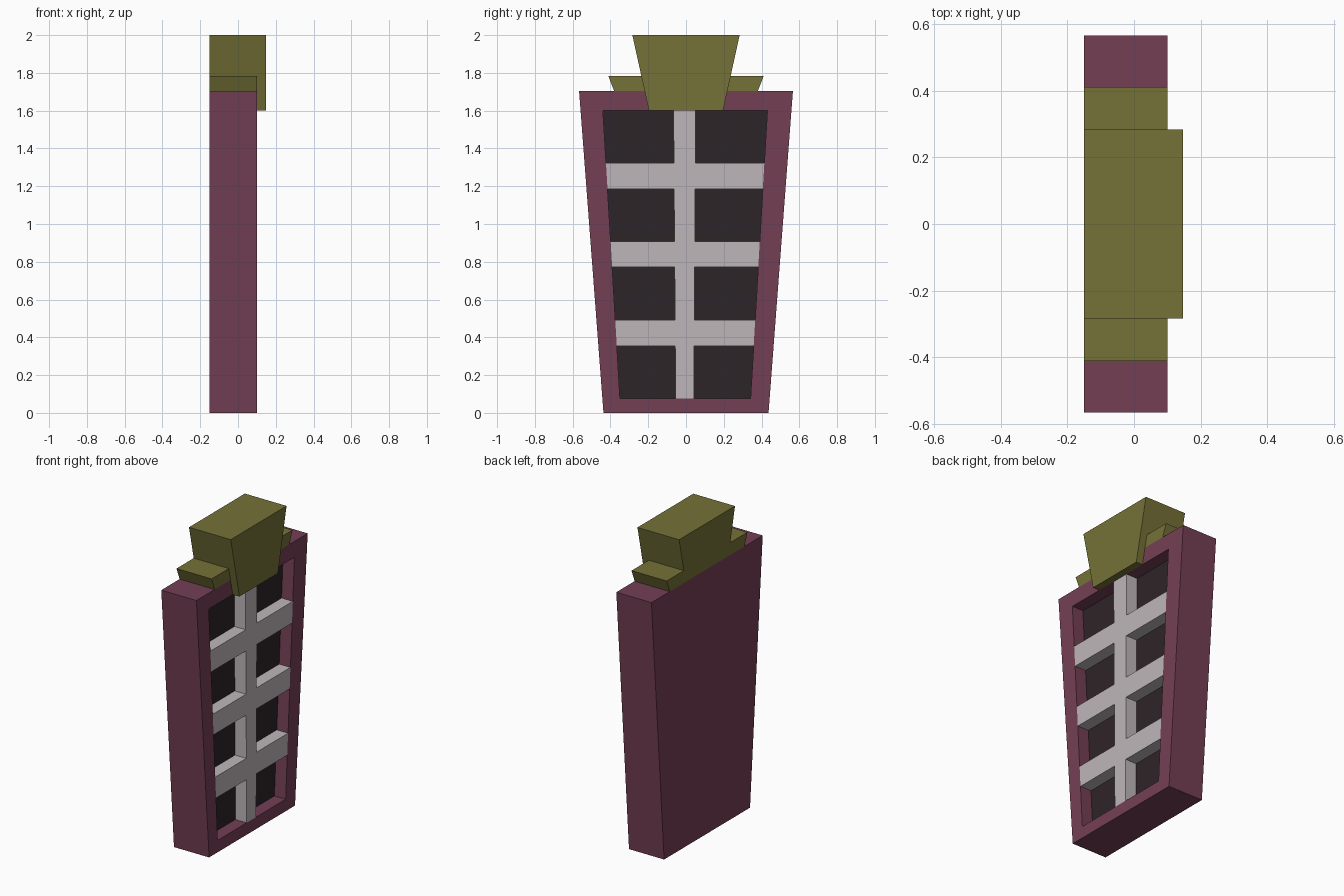
import bpy, bmesh

if "Cube" in bpy.data.objects:
    bpy.data.objects.remove(bpy.data.objects["Cube"])

BACK, FRONT, PANE = -0.15, 0.10, 0.02


def material(name, rgb):
    m = bpy.data.materials.new(name)
    m.diffuse_color = (*rgb, 1)
    m.use_nodes = True
    m.node_tree.nodes["Principled BSDF"].inputs["Base Color"].default_value = m.diffuse_color
    return m


def finish(name, bm, mat):
    bmesh.ops.recalc_face_normals(bm, faces=bm.faces)
    me = bpy.data.meshes.new(name)
    bm.to_mesh(me)
    bm.free()
    me.materials.append(mat)
    ob = bpy.data.objects.new(name, me)
    bpy.context.collection.objects.link(ob)
    return ob


def loft(name, rings, mat):
    """Bridge a series of (x, yz profile) rings and cap both ends."""
    bm = bmesh.new()
    loops = [[bm.verts.new((x, y, z)) for y, z in prof] for x, prof in rings]
    for a, b in zip(loops, loops[1:]):
        for i in range(len(a)):
            j = (i + 1) % len(a)
            bm.faces.new((a[i], a[j], b[j], b[i]))
    bm.faces.new(loops[0])
    bm.faces.new(loops[-1])
    return finish(name, bm, mat)


def trapezoid(z0, l0, r0, z1, l1, r1):
    return [(l0, z0), (r0, z0), (r1, z1), (l1, z1)]


def lerp(z, z0, a, z1, b):
    return a + (b - a) * (z - z0) / (z1 - z0)


plum = material("plum", (0.175, 0.05, 0.09))
olive = material("olive", (0.178, 0.165, 0.038))
dark = material("dark_glass", (0.027, 0.018, 0.021))
pale = material("pale_bars", (0.52, 0.47, 0.485))

# Tapered frame with a recessed opening
Z0, Z1 = 0.077, 1.60
outer = trapezoid(0, -0.437, 0.437, 1.703, -0.566, 0.566)
inner = trapezoid(Z0, -0.350, 0.342, Z1, -0.440, 0.431)
loft("window_frame", [(BACK, outer), (FRONT, outer), (FRONT, inner), (PANE - 0.01, inner)], plum)

# Dark glass at the bottom of the recess
loft("window_pane", [(PANE - 0.01, inner), (PANE, inner)], dark)

# Glazing bars: one grid, keeping the cross rows and the middle column
levels = [Z0, 0.355, 0.493, 0.772, 0.907, 1.186, 1.323, Z1]
columns = [(-0.350, -0.440), (-0.055, -0.066), (0.042, 0.051), (0.342, 0.431)]
bm = bmesh.new()
grid = [[bm.verts.new((FRONT, lerp(z, Z0, a, Z1, b), z)) for a, b in columns] for z in levels]
for r in range(len(levels) - 1):
    for c in range(3):
        if r % 2 or c == 1:
            bm.faces.new((grid[r][c], grid[r][c + 1], grid[r + 1][c + 1], grid[r + 1][c]))
ext = bmesh.ops.extrude_face_region(bm, geom=bm.faces[:], use_keep_orig=True)
bmesh.ops.translate(bm, vec=(PANE - FRONT, 0, 0),
                    verts=[g for g in ext["geom"] if isinstance(g, bmesh.types.BMVert)])
finish("glazing_bars", bm, pale)

# Low flared block on top of the frame
shoulder = trapezoid(1.703, -0.38, 0.38, 1.783, -0.411, 0.411)
loft("top_block", [(BACK, shoulder), (FRONT, shoulder)], olive)

# Keystone: L-shaped side outline that hooks over the front, flaring upward
side = [(BACK, 1.703), (FRONT, 1.703), (FRONT, 1.60), (0.147, 1.60), (0.147, 2.0), (BACK, 2.0)]
bm = bmesh.new()
ends = [[bm.verts.new((x, s * lerp(z, 1.6, 0.196, 2.0, 0.284), z)) for x, z in side] for s in (-1, 1)]
for e in ends:
    bm.faces.new(e)
for i in range(len(side)):
    j = (i + 1) % len(side)
    bm.faces.new((ends[0][i], ends[0][j], ends[1][j], ends[1][i]))
finish("keystone", bm, olive)
